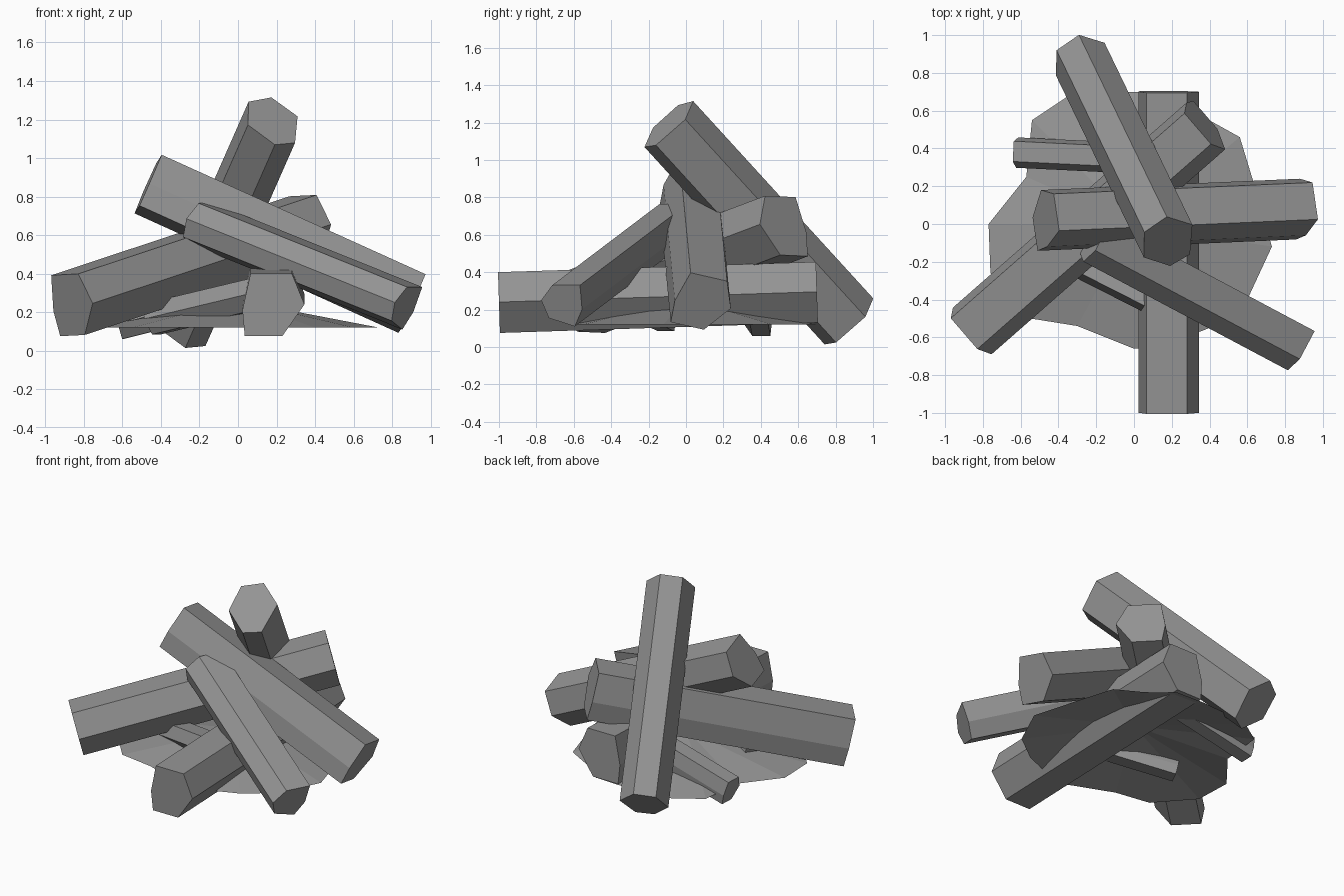
import bpy, bmesh, math
from mathutils import Vector

if "Cube" in bpy.data.objects:
    bpy.data.objects.remove(bpy.data.objects["Cube"])

# Irregular six-sided log cross-sections (right, up)
PROFILE = [(-.157, -.03), (-.145, -.165), (.05, -.165),
           (.165, 0), (.10, .16), (-.115, .16)]
UPRIGHT = [(-.09, .144), (.052, .175), (.156, .037),
           (.076, -.156), (-.045, -.17), (-.151, -.025)]
FRONT = [(-.118, .032), (-.036, .117), (.132, .117),
         (.12, -.021), (.059, -.117), (-.09, -.069)]

# Dark charred grey
char = bpy.data.materials.new("charred_grey")
char.diffuse_color = (.3, .3, .3, 1)
char.use_nodes = True
char.node_tree.nodes["Principled BSDF"].inputs["Base Color"].default_value = char.diffuse_color


def finish(name, bm):
    bmesh.ops.recalc_face_normals(bm, faces=bm.faces)
    me = bpy.data.meshes.new(name)
    bm.to_mesh(me)
    bm.free()
    me.materials.append(char)
    bpy.context.collection.objects.link(bpy.data.objects.new(name, me))


def log(name, start, end, scale=1.0, roll=0, profile=PROFILE):
    a, b = Vector(start), Vector(end)
    d = (b - a).normalized()
    s = d.cross(Vector((0, 0, 1))).normalized()
    u = s.cross(d)
    c, n = math.cos(math.radians(roll)), math.sin(math.radians(roll))
    bm = bmesh.new()
    rings = []
    for p in (a, b):
        rings.append([bm.verts.new(p + scale * (s * (x * c - y * n) + u * (x * n + y * c)))
                      for x, y in profile])
    for r in rings:
        bm.faces.new(r)
    for i in range(6):
        j = (i + 1) % 6
        bm.faces.new((rings[0][i], rings[0][j], rings[1][j], rings[1][i]))
    finish(name, bm)


# Large stacked logs
log("base_log", (.18, -1.0, .24), (.18, .70, .295))
log("upright_log", (.18, -.095, 1.19), (-.285, .868, .135), profile=UPRIGHT)
log("leaning_log", (.90, .09, .24), (-.47, .03, .86), .94, -14)
log("front_log", (.86, -.665, .22), (-.222, -.09, .655), profile=FRONT)
log("long_log", (-.862, -.565, .24), (.375, .52, .65), 1.0, 2)

# Small kindling sticks half sunk in the ash
log("back_stick", (-.62, .38, .14), (.10, .345, .32), .5, 0)
log("front_stick", (-.45, -.12, .165), (.22, -.46, .325), .5, 0)

# Ash mound: shallow open cone with ragged rim
RIM = [(-.77, 0), (-.76, -.26), (-.55, -.50), (-.30, -.54), (0, -.66), (.12, -.66),
       (.40, -.55), (.60, -.40), (.73, -.12), (.63, .23), (.56, .46), (.38, .56),
       (.22, .69), (0, .70), (-.36, .67), (-.54, .55), (-.57, .25)]
bm = bmesh.new()
apex = bm.verts.new((0, 0, .26))
rim = [bm.verts.new((x, y, .12)) for x, y in RIM]
for i in range(len(rim)):
    bm.faces.new((apex, rim[i], rim[(i + 1) % len(rim)]))
finish("ash_mound", bm)
